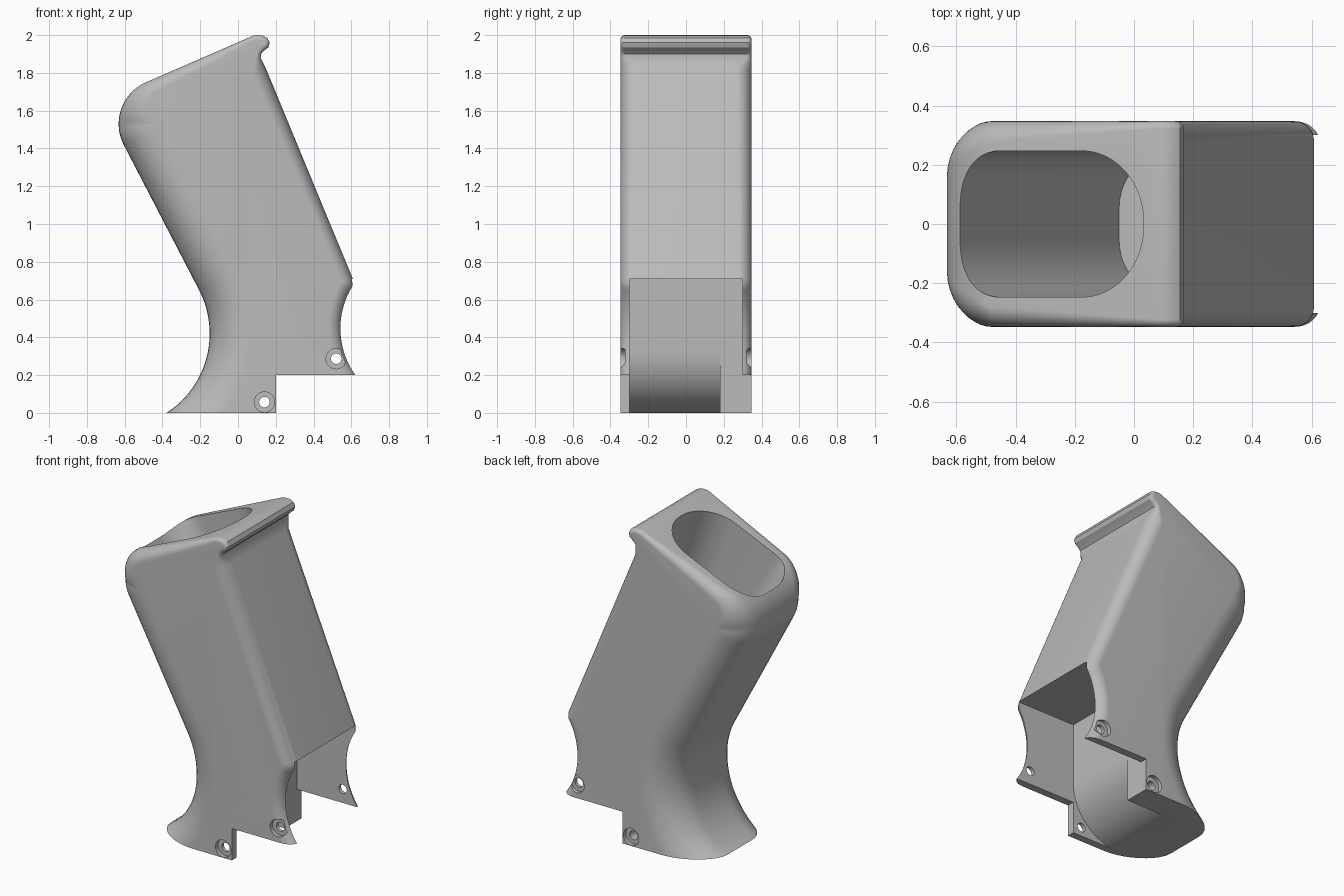
import bpy, bmesh
from math import sin, cos, pi, radians
from mathutils import Vector

if "Cube" in bpy.data.objects:
    bpy.data.objects.remove(bpy.data.objects["Cube"])

grey = bpy.data.materials.new("plain grey")
grey.use_nodes = True
grey.diffuse_color = (0.5, 0.5, 0.5, 1)
grey.node_tree.nodes["Principled BSDF"].inputs["Base Color"].default_value = (0.5, 0.5, 0.5, 1)

HALF = 0.347  # half width of the grip


def loft(name, rings):
    """Closed solid through rings of 3D points, faces turned outward."""
    bm = bmesh.new()
    loops = [[bm.verts.new(p) for p in ring] for ring in rings]
    n = len(loops[0])
    for a, b in zip(loops, loops[1:]):
        for i in range(n):
            j = (i + 1) % n
            bm.faces.new((a[i], a[j], b[j], b[i]))
    bm.faces.new(loops[0][::-1])
    bm.faces.new(loops[-1])
    bm.normal_update()
    if bm.calc_volume(signed=True) < 0:
        bmesh.ops.reverse_faces(bm, faces=bm.faces[:])
    mesh = bpy.data.meshes.new(name)
    bm.to_mesh(mesh)
    bm.free()
    mesh.materials.append(grey)
    obj = bpy.data.objects.new(name, mesh)
    bpy.context.scene.collection.objects.link(obj)
    return obj


def arc(cx, cz, r, start, end, n):
    angles = [radians(start + (end - start) * i / n) for i in range(n + 1)]
    return [(cx + r * cos(a), cz + r * sin(a)) for a in angles]


def prism(name, outline, y0, y1):
    return loft(name, [[(x, y, z) for x, z in outline] for y in (y0, y1)])


def box(name, x0, x1, y0, y1, z0, z1):
    return prism(name, [(x0, z0), (x1, z0), (x1, z1), (x0, z1)], y0, y1)


# Side profile, each point with the radius of its side fillet;
# it runs on below the base, where it is cut off flat
profile = [((-0.8, -0.5), 0.05), ((-0.8, -0.14), 0.22)]
profile += [(p, 0.22) for p in arc(-0.65, 0.42, 0.5, -75, 28, 28)]
corner = arc(-0.392, 1.53, 0.24, 208, 112, 20)
profile += [(p, 0.19 - 0.12 * max(0, i - 6) / 14) for i, p in enumerate(corner)]
lip = [(0.08, 1.997), (0.105, 2.0), (0.13, 1.998), (0.155, 1.985), (0.168, 1.96),
       (0.16, 1.935), (0.135, 1.915), (0.122, 1.9), (0.12, 1.88)]
profile += [(p, 0.025) for p in lip]
profile += [((0.145, 1.83), 0.08), ((0.608, 0.71), 0.07)]
profile += [(p, 0.07) for p in arc(0.966, 0.447, 0.42, 148, 225, 18)]
profile += [((0.95, -0.13), 0.05), ((0.95, -0.5), 0.05)]

points = [Vector(p) for p, r in profile]
normals = []
for i, p in enumerate(points):
    a = (p - points[i - 1]).normalized()
    b = (points[(i + 1) % len(points)] - p).normalized()
    t = (a + b).normalized()
    normals.append(Vector((-t.y, t.x)))


def fillet_ring(angle, side):
    ring = []
    for p, n, (_, r) in zip(points, normals, profile):
        q = p - n * r * (1 - cos(angle))
        ring.append((q.x, side * (HALF - r * (1 - sin(angle))), q.y))
    return ring


STEPS = 10
sweep = [pi / 2 * i / STEPS for i in range(STEPS + 1)]
rings = [fillet_ring(a, -1) for a in reversed(sweep)] + [fillet_ring(a, 1) for a in sweep]
grip = loft("grip_body", rings)


def cut(cutter):
    cutter.hide_render = True
    mod = grip.modifiers.new("cut", "BOOLEAN")
    mod.operation = "DIFFERENCE"
    mod.solver = "EXACT"
    mod.object = cutter
    bpy.context.view_layer.objects.active = grip
    bpy.ops.object.modifier_apply(modifier=mod.name)
    bpy.data.objects.remove(cutter)


# Flat base, stepped front foot and the slot between the cheeks
cut(box("base_cutter", -2, 2, -1, 1, -1, 0))
cut(box("step_cutter", 0.2, 2, -1, 1, -1, 0.2))
cut(box("slot_cutter", 0.2, 2, -0.3, 0.3, -1, 0.71))

# Rounded relief at the foot of the slot
relief = arc(-0.13, 0.325, 0.33, 0, -90, 20) + [(-0.13, -0.2), (0.4, -0.2), (0.4, 0.325)]
cut(prism("relief_cutter", relief, -0.3, 0.18))


# Tapered well opening at the top
def well_ring(x0, x1, z, half=0.247, n=12):
    ring = []
    for cx, sx, cy, start, r in ((x1, -1, 1, 0, 0.24), (x0, 1, 1, 90, 0.19),
                                 (x0, 1, -1, 180, 0.19), (x1, -1, -1, 270, 0.24)):
        ring += [(x, y, z) for x, y in arc(cx + sx * r, cy * (half - r), r, start, start + 90, n)]
    return ring


cut(loft("well_cutter", [well_ring(-0.05, 0.45, 0.76), well_ring(-0.842, -0.01, 2.1)]))

# Screw holes with counterbores on both cheeks
for x, z in ((0.14, 0.057), (0.52, 0.287)):
    cut(prism("hole_cutter", arc(x, z, 0.028, 0, 345, 23), -1, 1))
    for side in (-1, 1):
        cut(prism("bore_cutter", arc(x, z, 0.054, 0, 345, 23), side * 0.322, side * 0.5))

bpy.ops.object.select_all(action="DESELECT")
grip.select_set(True)
bpy.context.view_layer.objects.active = grip
bpy.ops.object.shade_smooth_by_angle(angle=radians(30))
